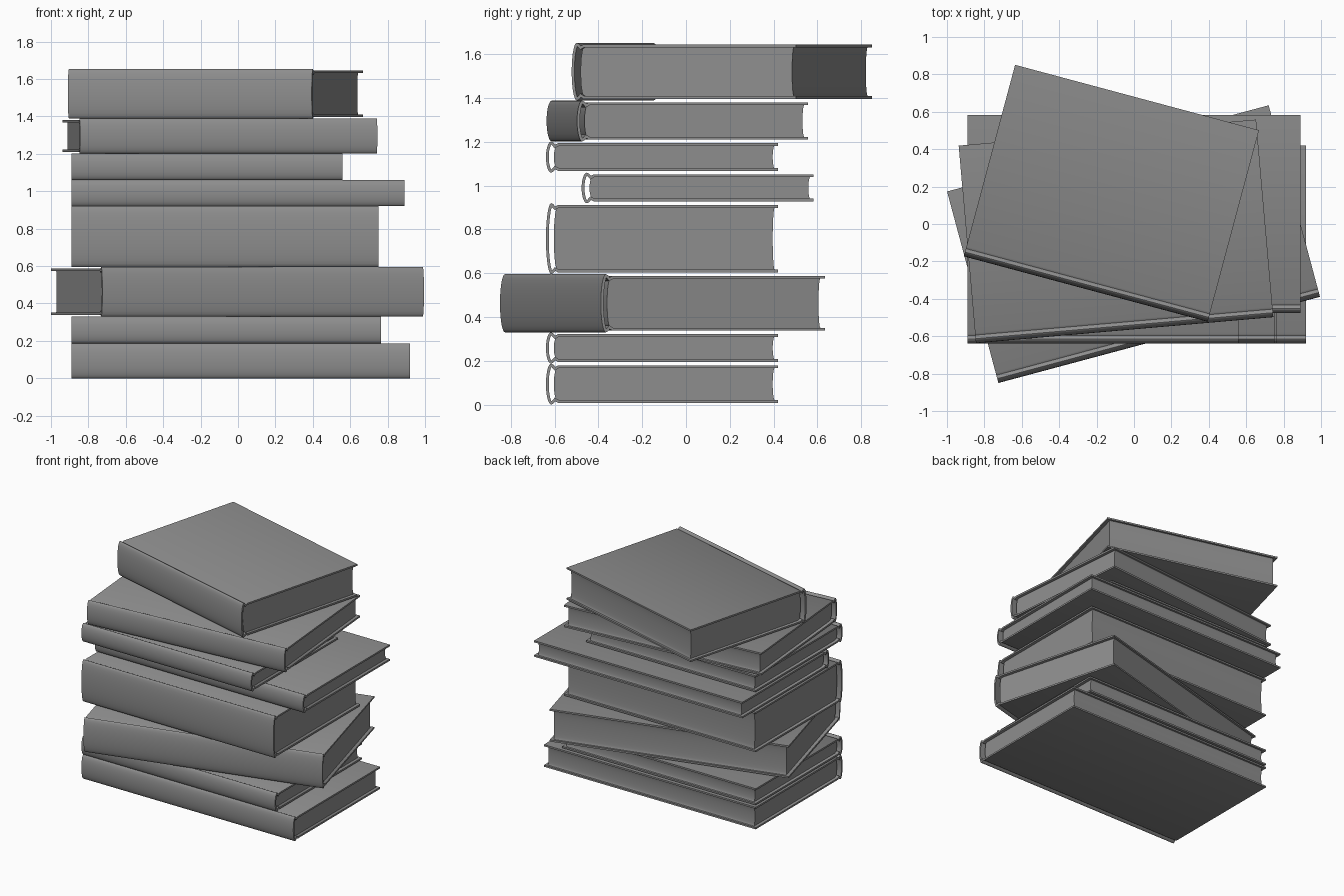
import bpy, bmesh, math

cube = bpy.data.objects.get("Cube")
if cube:
    bpy.data.objects.remove(cube, do_unlink=True)

grey = bpy.data.materials.new("grey")
grey.use_nodes = True
colour = (0.27, 0.27, 0.27, 1)
grey.diffuse_color = colour
grey.node_tree.nodes["Principled BSDF"].inputs["Base Color"].default_value = colour

DEPTH = 1.06      # spine to fore edge of every book
FLARE = 0.008     # how far the spine stands proud of the boards
BOARD = 0.013     # cover thickness
BULGE = 0.024     # roundness of the spine


def extrude(name, profile, x0, x1, closed):
    """Sweep a (y, z) profile along x, capping the ends if it is closed."""
    bm = bmesh.new()
    a, b = ([bm.verts.new((x, y, z)) for y, z in profile] for x in (x0, x1))
    n = len(profile)
    for i in range(n if closed else n - 1):
        j = (i + 1) % n
        bm.faces.new((a[i], a[j], b[j], b[i]))
    if closed:
        bm.faces.new(a)
        bm.faces.new(b)
        bmesh.ops.recalc_face_normals(bm, faces=bm.faces)
    mesh = bpy.data.meshes.new(name)
    bm.to_mesh(mesh)
    bm.free()
    mesh.materials.append(grey)
    obj = bpy.data.objects.new(name, mesh)
    bpy.context.collection.objects.link(obj)
    return obj


def finish(obj, corner, angle):
    """Place the part, apply its modifiers and smooth its curves."""
    obj.location = corner
    obj.rotation_euler.z = math.radians(angle)
    bpy.ops.object.select_all(action="DESELECT")
    obj.select_set(True)
    bpy.context.view_layer.objects.active = obj
    bpy.ops.object.convert(target="MESH")
    bpy.ops.object.shade_smooth_by_angle(angle=math.radians(35))


def arc(y_end, y_mid, z0, z1, steps):
    """Elliptical bow from z1 down to z0."""
    pts = []
    for i in range(steps + 1):
        t = math.pi * (0.5 - i / steps)
        pts.append((y_end + (y_mid - y_end) * math.cos(t),
                    (z0 + z1) / 2 + (z1 - z0) / 2 * math.sin(t)))
    return pts


def book(name, x, y, z, length, height, angle=0):
    # hardback case: board, hinge groove, round spine, groove, board
    hinge = [(DEPTH, FLARE), (0.055, FLARE), (0.043, FLARE + 0.007), (0.034, 0.005)]
    top = [(p, height - q) for p, q in hinge]
    case = top + arc(BULGE, 0, 0, height, 14) + hinge[::-1]
    cover = extrude(name + "_cover", case, 0, length, False)
    shell = cover.modifiers.new("thickness", "SOLIDIFY")
    shell.thickness = BOARD
    shell.offset = -1
    shell.use_even_offset = True
    finish(cover, (x, y, z), angle)

    # page block: rounded at the spine, hollow at the fore edge
    low = FLARE + BOARD - 0.001
    back = arc(0.052, 0.036, low, height - low, 10)
    fore = arc(DEPTH - 0.015, DEPTH - 0.024, low, height - low, 10)
    pages = extrude(name + "_pages", back + fore[::-1], 0.024, length - 0.024, True)
    finish(pages, (x, y, z), angle)


# name, front left corner, length, height, turn
book("bottom_book", -0.89, -0.64, 0.0, 1.81, 0.187)
book("second_book", -0.89, -0.64, 0.187, 1.655, 0.143)
book("third_book", -0.725, -0.85, 0.33, 1.78, 0.266, 15)
book("fourth_book", -0.89, -0.64, 0.596, 1.64, 0.324)
book("fifth_book", -0.89, -0.477, 0.92, 1.78, 0.14)
book("sixth_book", -0.89, -0.64, 1.06, 1.45, 0.142)
book("seventh_book", -0.845, -0.637, 1.202, 1.596, 0.187, 5)
book("top_book", -0.91, -0.173, 1.389, 1.35, 0.264, -15)
